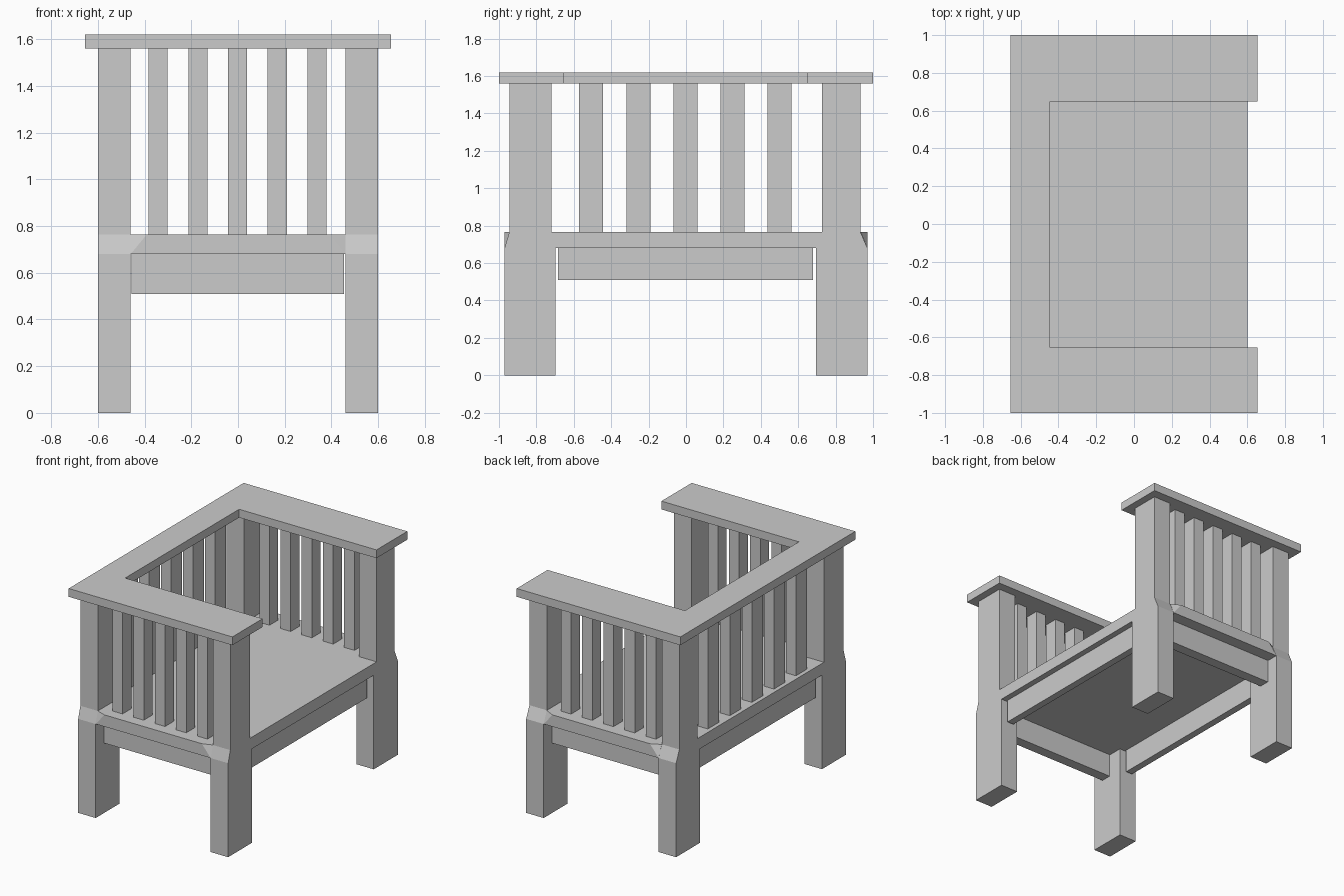
import bpy, bmesh

if "Cube" in bpy.data.objects:
    bpy.data.objects.remove(bpy.data.objects["Cube"])

LOW, SEAT, RAIL, TOP = 0.68, 0.765, 1.56, 1.62   # key heights


def finish(name, bm):
    bmesh.ops.recalc_face_normals(bm, faces=bm.faces[:])
    me = bpy.data.meshes.new(name)
    bm.to_mesh(me)
    bm.free()
    ob = bpy.data.objects.new(name, me)
    bpy.context.collection.objects.link(ob)
    return ob


def loft(name, rings):
    """Stack of (x0, x1, y0, y1, z) rectangles joined into a closed solid."""
    bm = bmesh.new()
    loops = [[bm.verts.new(p) for p in
              ((a, c, z), (b, c, z), (b, d, z), (a, d, z))]
             for a, b, c, d, z in rings]
    bm.faces.new(loops[0])
    bm.faces.new(loops[-1])
    for lo, hi in zip(loops, loops[1:]):
        for i in range(4):
            j = (i + 1) % 4
            bm.faces.new((lo[i], lo[j], hi[j], hi[i]))
    return finish(name, bm)


def box(name, x0, x1, y0, y1, z0, z1):
    return loft(name, [(x0, x1, y0, y1, z0), (x0, x1, y0, y1, z1)])


# Legs: wide below the seat, tapering to narrower posts above it
for x0, x1, end in ((-0.6, -0.46, "back"), (0.46, 0.6, "front")):
    for side, low, up in (("right", (-0.97, -0.698), (-0.945, -0.72)),
                          ("left", (0.695, 0.97), (0.728, 0.933))):
        loft(f"{end}_{side}_leg", [(x0, x1, *low, 0), (x0, x1, *low, LOW),
                                   (x0, x1, *up, SEAT), (x0, x1, *up, RAIL)])

# Seat slab, with side ledges whose ends are chamfered against the legs
box("seat", -0.6, 0.6, -0.93, 0.93, LOW, SEAT)
for s, post, side in ((-1, 0.945, "right"), (1, 0.935, "left")):
    bm = bmesh.new()
    for m in (-1, 1):
        for x, y, z in ((0.46, 0.97, LOW), (0.39, 0.97, SEAT),
                        (0.46, post, SEAT), (0.46, 0.93, LOW), (0.46, 0.93, SEAT)):
            bm.verts.new((m * x, s * y, z))
    bmesh.ops.convex_hull(bm, input=bm.verts[:])
    bmesh.ops.dissolve_limit(bm, angle_limit=0.01, verts=bm.verts[:], edges=bm.edges[:])
    finish(f"{side}_seat_ledge", bm)

# Apron boards hanging under the seat between the legs
box("front_apron", 0.505, 0.557, -0.685, 0.68, 0.51, LOW)
box("back_apron", -0.557, -0.505, -0.685, 0.68, 0.51, LOW)
box("right_apron", -0.457, 0.455, -0.882, -0.805, 0.51, LOW)
box("left_apron", -0.457, 0.455, 0.805, 0.882, 0.51, LOW)

# Slats under the arms and along the back
for i in range(-2, 3):
    x, y = 0.17 * i - 0.002, 0.252 * i - 0.003
    box("right_arm_slat", x - 0.041, x + 0.041, -0.89, -0.79, SEAT, RAIL)
    box("left_arm_slat", x - 0.041, x + 0.041, 0.79, 0.89, SEAT, RAIL)
    box("back_slat", -0.57, -0.49, y - 0.064, y + 0.064, SEAT, RAIL)

# U-shaped top rail: back and both arms in one piece
bm = bmesh.new()
outline = [(-0.655, -1), (0.655, -1), (0.655, -0.655), (-0.445, -0.655),
           (-0.445, 0.648), (0.655, 0.648), (0.655, 1), (-0.655, 1)]
face = bm.faces.new([bm.verts.new((x, y, RAIL)) for x, y in outline])
ext = bmesh.ops.extrude_face_region(bm, geom=[face], use_keep_orig=True)
bmesh.ops.translate(bm, vec=(0, 0, TOP - RAIL),
                    verts=[v for v in ext["geom"] if isinstance(v, bmesh.types.BMVert)])
finish("arm_and_back_rail", bm)
